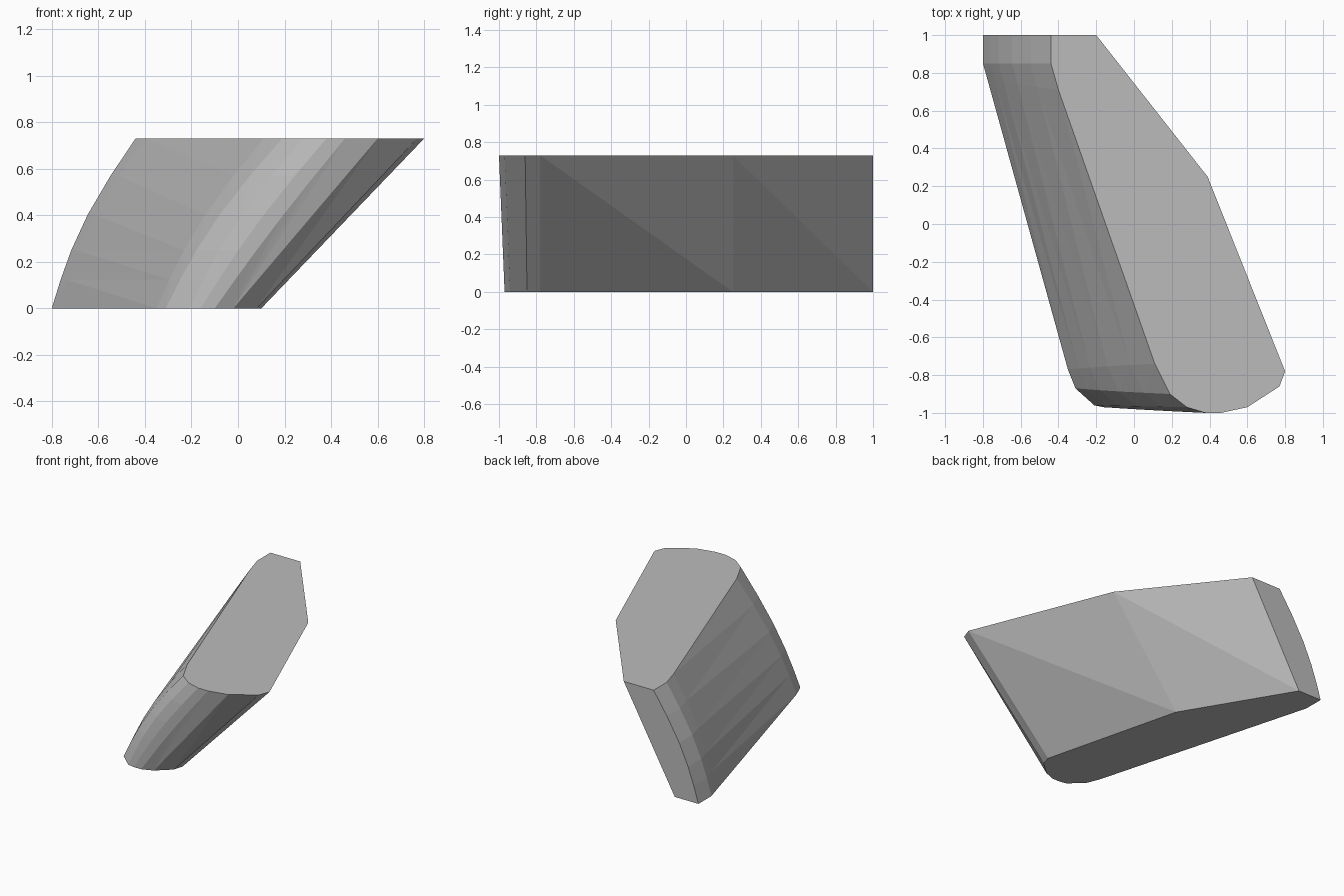
import bpy
import math

if "Cube" in bpy.data.objects:
    bpy.data.objects.remove(bpy.data.objects["Cube"], do_unlink=True)

HEIGHT = 0.73
BULGE = 0.045
LEVELS = (0, 0.17, 0.34, 0.55, 0.78, 1)

# Matching outlines, clockwise from above: bottom x, y, top x, y, bulge share
RAILS = [
    (-0.61, 1.0, -0.20, 1.0, 0),
    (-0.16, 0.25, 0.39, 0.25, 0),
    (0.10, -0.78, 0.80, -0.78, 0),
    (0.08, -0.85, 0.77, -0.86, 0),
    (-0.02, -0.94, 0.60, -0.97, 0),
    (-0.10, -0.97, 0.46, -1.0, 0.3),
    (-0.16, -0.97, 0.38, -1.0, 0.6),
    (-0.21, -0.96, 0.28, -0.97, 1),
    (-0.31, -0.87, 0.19, -0.90, 1),
    (-0.35, -0.77, 0.11, -0.74, 1),
    (-0.78, 0.78, -0.40, 0.71, 1),
    (-0.80, 0.85, -0.44, 0.85, 1),
    (-0.80, 1.0, -0.44, 1.0, 1),
]

# Slanted block lofted between the outlines; the right wall stays straight
verts, faces, columns = [], [], []
for bx, by, tx, ty, share in RAILS:
    column = []
    for t in (LEVELS if share else (0, 1)):
        x = bx + (tx - bx) * t - BULGE * share * math.sin(math.pi * t)
        column.append(len(verts))
        verts.append((x, by + (ty - by) * t, HEIGHT * t))
    columns.append(column)

# Walls, stitched with triangles between neighbouring columns
for i, a in enumerate(columns):
    b = columns[(i + 1) % len(columns)]
    p = q = 0
    while p < len(a) - 1 or q < len(b) - 1:
        up_b = p == len(a) - 1 or (
            q < len(b) - 1 and verts[b[q + 1]][2] <= verts[a[p + 1]][2])
        if up_b:
            faces.append((a[p], b[q], b[q + 1]))
            q += 1
        else:
            faces.append((a[p], b[q], a[p + 1]))
            p += 1

# Flat caps
faces.append([c[0] for c in columns])
faces.append([c[-1] for c in reversed(columns)])

mesh = bpy.data.meshes.new("slanted_block")
mesh.from_pydata(verts, [], faces)
block = bpy.data.objects.new("slanted_block", mesh)
bpy.context.collection.objects.link(block)

# Outward normals
import bmesh
bm = bmesh.new()
bm.from_mesh(mesh)
bmesh.ops.recalc_face_normals(bm, faces=bm.faces)
bm.to_mesh(mesh)
bm.free()

# Plain grey
grey = bpy.data.materials.new("plain_grey")
grey.use_nodes = True
color = (0.5, 0.5, 0.5, 1)
grey.diffuse_color = color
grey.node_tree.nodes["Principled BSDF"].inputs["Base Color"].default_value = color
mesh.materials.append(grey)
